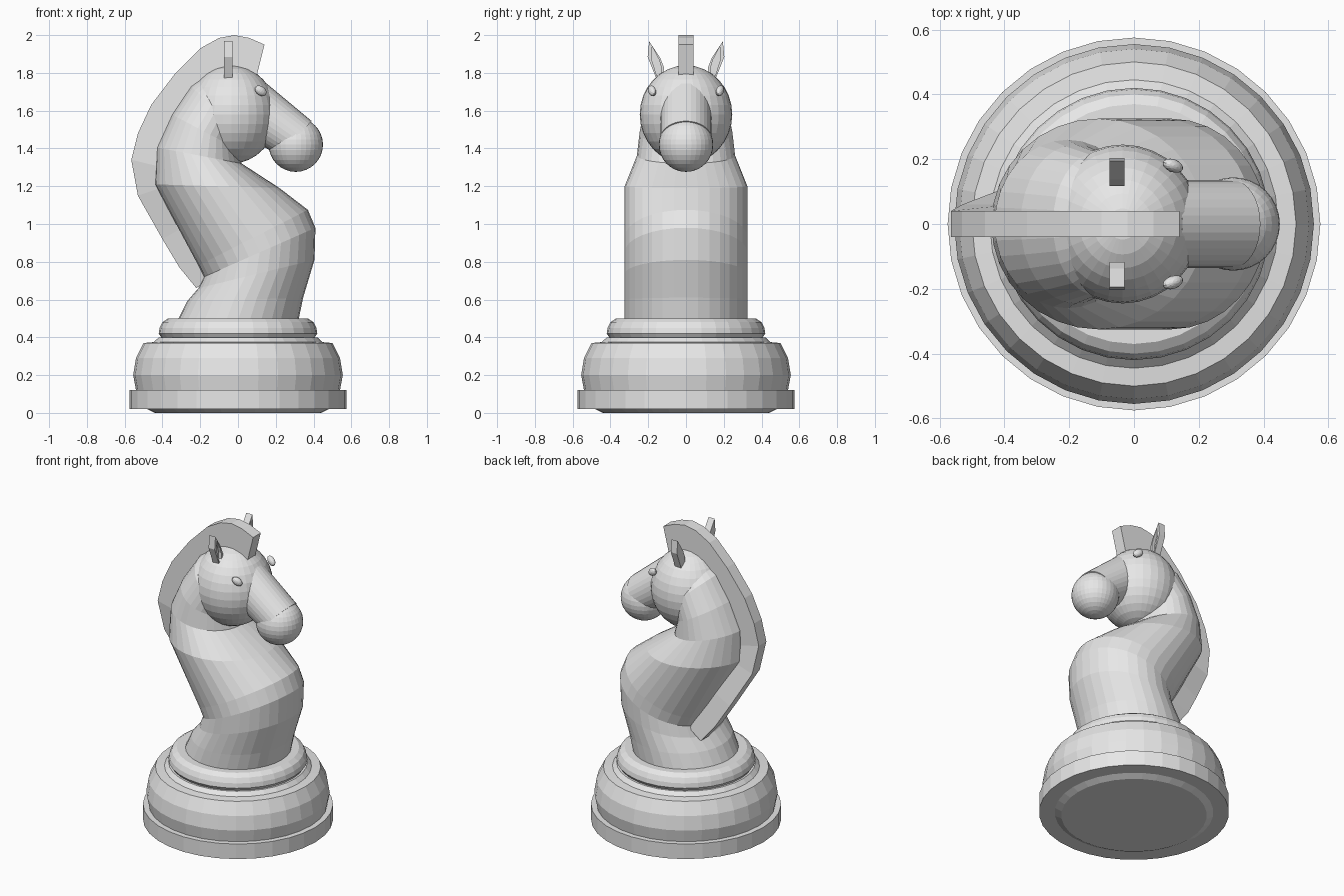
import bpy, bmesh, math
from mathutils import Matrix, Vector

if "Cube" in bpy.data.objects:
    bpy.data.objects.remove(bpy.data.objects["Cube"])

grey = bpy.data.materials.new("light grey")
grey.diffuse_color = (0.8, 0.8, 0.8, 1)
grey.use_nodes = True
grey.node_tree.nodes["Principled BSDF"].inputs["Base Color"].default_value = grey.diffuse_color


def finish(bm, name):
    bmesh.ops.recalc_face_normals(bm, faces=bm.faces[:])
    me = bpy.data.meshes.new(name)
    bm.to_mesh(me)
    bm.free()
    me.materials.append(grey)
    ob = bpy.data.objects.new(name, me)
    bpy.context.collection.objects.link(ob)
    return ob


def loft(name, rings):
    """Skin a list of closed point loops and cap both ends."""
    bm = bmesh.new()
    loops = [[bm.verts.new(p) for p in ring] for ring in rings]
    n = len(loops[0])
    for a, b in zip(loops, loops[1:]):
        for i in range(n):
            j = (i + 1) % n
            bm.faces.new((a[i], a[j], b[j], b[i]))
    bm.faces.new(loops[0][::-1])
    bm.faces.new(loops[-1])
    return finish(bm, name)


def lathe(name, profile, n=32):
    return loft(name, [[(r * math.cos(2 * math.pi * i / n), r * math.sin(2 * math.pi * i / n), z)
                        for i in range(n)] for r, z in profile])


def section(back, front, half_y, n=32):
    """Oval ring spanning two (x, z) points, with given half width in y."""
    b, f = Vector((back[0], 0, back[1])), Vector((front[0], 0, front[1]))
    c, h = (b + f) / 2, (f - b) / 2
    return [c + h * math.cos(2 * math.pi * i / n) + Vector((0, half_y * math.sin(2 * math.pi * i / n), 0))
            for i in range(n)]


def ball(name, loc, size, rot=None, u=32, v=16):
    bm = bmesh.new()
    m = Matrix.LocRotScale(Vector(loc), rot, Vector(size))
    bmesh.ops.create_uvsphere(bm, u_segments=u, v_segments=v, radius=1, matrix=m)
    return finish(bm, name)


# turned base
lathe("foot_plate", [(0.575, 0.02), (0.575, 0.12)])
lathe("base_body", [(0.44, 0), (0.48, 0.02), (0.54, 0.12), (0.555, 0.2), (0.54, 0.29),
                    (0.5, 0.37), (0.445, 0.375), (0.42, 0.4)])
lathe("base_collar", [(0.40, 0.39), (0.42, 0.42), (0.415, 0.45), (0.40, 0.48), (0.37, 0.5)])

# neck: rings from back point to front point
loft("neck", [section(*s) for s in [
    ((-0.32, 0.49), (0.32, 0.49), 0.325),
    ((-0.27, 0.59), (0.345, 0.61), 0.325),
    ((-0.21, 0.66), (0.405, 0.81), 0.325),
    ((-0.18, 0.72), (0.41, 0.98), 0.325),
    ((-0.21, 0.78), (0.37, 1.075), 0.325),
    ((-0.44, 1.21), (0.22, 1.19), 0.325),
    ((-0.43, 1.405), (0.02, 1.32), 0.26),
    ((-0.35, 1.58), (-0.01, 1.40), 0.245),
    ((-0.25, 1.73), (0.02, 1.48), 0.22),
    ((-0.15, 1.80), (0.02, 1.56), 0.16)]])

# head and muzzle
ball("head", (-0.035, 0, 1.58), (0.24, 0.245, 0.26))
ball("nose", (0.306, 0, 1.42), (0.144, 0.144, 0.144))
loft("muzzle", [section(*s) for s in [
    ((-0.02, 1.50), (0.15, 1.745), 0.135),
    ((0.22, 1.36), (0.39, 1.545), 0.135)]])

# eyes and ears, mirrored across y
ear_outline = [(0.195, 1.968), (0.203, 1.885), (0.155, 1.765), (0.12, 1.765), (0.117, 1.83), (0.137, 1.88)]
for side, word in ((1, "left"), (-1, "right")):
    eye = ball("eye_" + word, (0.12, side * 0.18, 1.705), (0.036, 0.02, 0.024), None, 16, 8)
    eye.data.transform(Matrix.Translation((0.12, side * 0.18, 1.705))
                       @ Matrix.Rotation(side * -0.35, 4, 'Z') @ Matrix.Rotation(0.6, 4, 'Y')
                       @ Matrix.Translation((-0.12, -side * 0.18, -1.705)))
    cy = sum(p[0] for p in ear_outline) / 6
    cz = sum(p[1] for p in ear_outline) / 6
    inner = [(cy + (y - cy) * 0.6, cz + (z - cz) * 0.75) for y, z in ear_outline]
    loft("ear_" + word, [[(x, side * y, z) for y, z in pts] for x, pts in
                         ((-0.075, ear_outline), (-0.03, ear_outline), (-0.03, inner), (-0.05, inner))])

# mane: outer point, inner point, sideways drift towards the tail end
mane = [((0.14, 1.95), (0.10, 1.79), 0), ((0.06, 1.985), (0.05, 1.79), 0),
        ((-0.02, 2.0), (-0.02, 1.79), 0), ((-0.10, 1.985), (-0.07, 1.78), 0),
        ((-0.20, 1.93), (-0.13, 1.76), 0), ((-0.33, 1.80), (-0.22, 1.70), 0),
        ((-0.46, 1.63), (-0.32, 1.55), 0), ((-0.53, 1.48), (-0.39, 1.40), 0),
        ((-0.565, 1.34), (-0.40, 1.30), 0), ((-0.53, 1.15), (-0.38, 1.20), 0.02),
        ((-0.40, 0.92), (-0.26, 1.0), 0.07), ((-0.31, 0.77), (-0.17, 0.82), 0.1),
        ((-0.22, 0.66), (-0.14, 0.72), 0.12)]
loft("mane", [[(o[0], d - 0.04, o[1]), (o[0], d + 0.04, o[1]), (i[0], d + 0.04, i[1]), (i[0], d - 0.04, i[1])]
              for o, i, d in mane])
